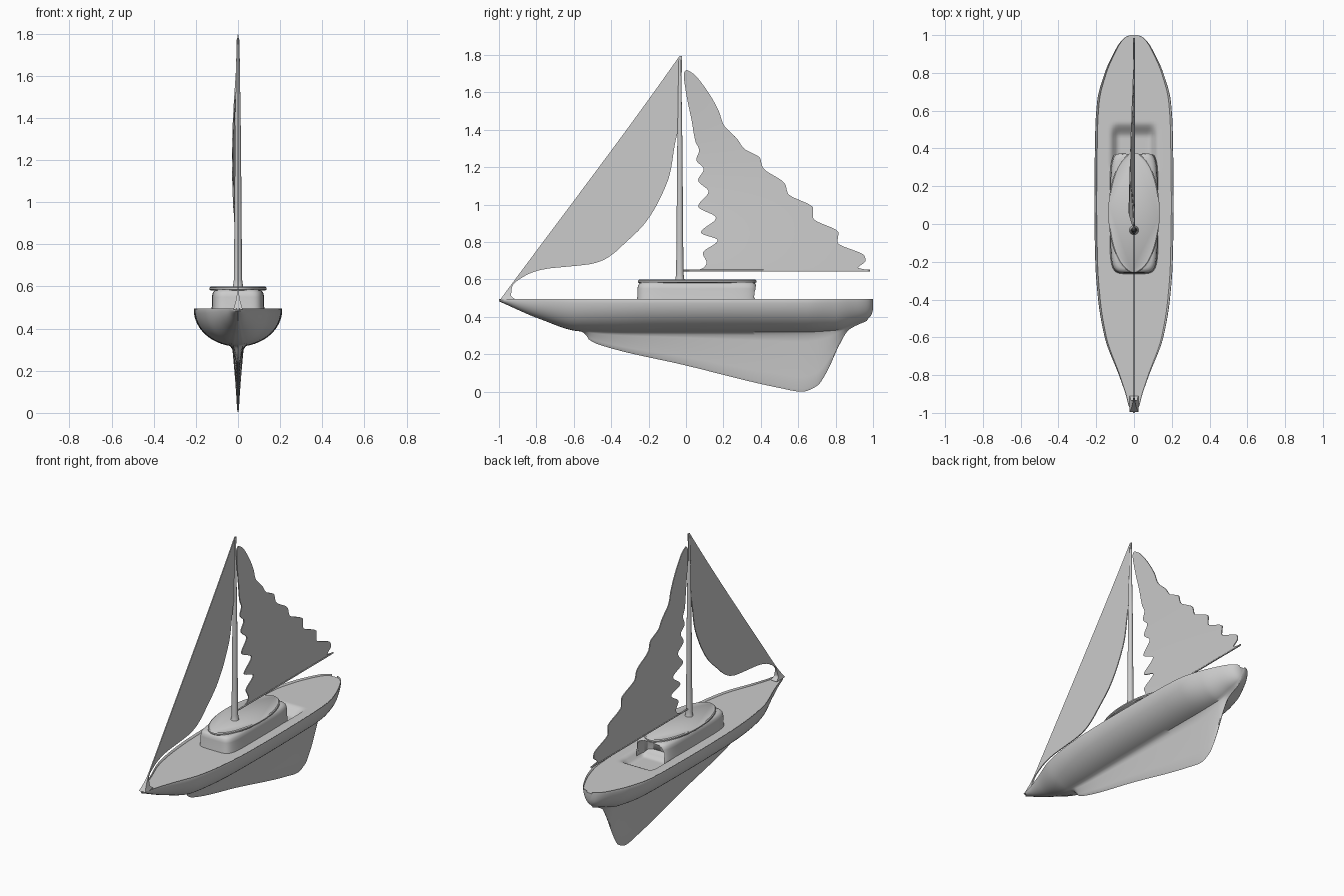
import bpy
import bmesh
from math import sin, cos, pi, copysign

if "Cube" in bpy.data.objects:
    bpy.data.objects.remove(bpy.data.objects["Cube"], do_unlink=True)

# One plain grey for the whole boat
grey = bpy.data.materials.new("plain_grey")
grey.use_nodes = True
grey.diffuse_color = (0.6, 0.6, 0.6, 1)
grey.node_tree.nodes["Principled BSDF"].inputs["Base Color"].default_value = (0.6, 0.6, 0.6, 1)


def curve(points):
    """Monotone smooth curve through (position, value) pairs given in hundredths."""
    xs = [p[0] / 100 for p in points]
    vs = [p[1] / 100 for p in points]
    count = len(xs)
    slope = [(vs[i + 1] - vs[i]) / (xs[i + 1] - xs[i]) for i in range(count - 1)]
    tangent = [slope[0]]
    for a, b in zip(slope, slope[1:]):
        tangent.append(2 * a * b / (a + b) if a * b > 0 else 0)
    tangent.append(slope[-1])

    def value(x):
        x = min(max(x, xs[0]), xs[-1])
        i = 0
        while i < count - 2 and x > xs[i + 1]:
            i += 1
        h = xs[i + 1] - xs[i]
        t = (x - xs[i]) / h
        s = t * t * (3 - 2 * t)
        return (vs[i] * (1 - s) + vs[i + 1] * s
                + h * tangent[i] * t * (1 - t) ** 2
                - h * tangent[i + 1] * t * t * (1 - t))
    return value


def step(t):
    t = min(max(t, 0), 1)
    return t * t * (3 - 2 * t)


def loft(name, rings, angle=40):
    """Skin closed rings of equal length and cap both ends."""
    bm = bmesh.new()
    loops = [[bm.verts.new(p) for p in ring] for ring in rings]
    size = len(loops[0])
    for a, b in zip(loops, loops[1:]):
        for i in range(size):
            j = (i + 1) % size
            bm.faces.new((a[i], a[j], b[j], b[i]))
    bm.faces.new(loops[0])
    bm.faces.new(loops[-1])
    bmesh.ops.remove_doubles(bm, verts=bm.verts, dist=0.0001)
    bmesh.ops.recalc_face_normals(bm, faces=bm.faces)
    mesh = bpy.data.meshes.new(name)
    bm.to_mesh(mesh)
    bm.free()
    mesh.materials.append(grey)
    obj = bpy.data.objects.new(name, mesh)
    bpy.context.collection.objects.link(obj)
    bpy.ops.object.select_all(action='DESELECT')
    obj.select_set(True)
    bpy.context.view_layer.objects.active = obj
    bpy.ops.object.shade_smooth_by_angle(angle=angle * pi / 180)
    return obj


def oval(z, half_x, half_y, centre_y=0.06, power=2, sides=64):
    """Level ring: an ellipse, or a rounded rectangle at higher powers."""
    ring = []
    for i in range(sides):
        c, s = cos(2 * pi * i / sides), sin(2 * pi * i / sides)
        ring.append((half_x * copysign(abs(c) ** (2 / power), c),
                     centre_y + half_y * copysign(abs(s) ** (2 / power), s), z))
    return ring


# Hull, deck, cockpit well and keel in one skin
beam = curve([(-100, 0.4), (-97, 2.5), (-90, 4.5), (-80, 8), (-60, 15.5), (-40, 19), (-20, 20.5),
              (10, 21), (50, 20.5), (65, 19.5), (80, 15.5), (90, 11), (96, 7.5), (99, 4.5), (100, 2)])
bilge = curve([(-100, 48.5), (-78, 39), (-57, 32.5), (-30, 31.5), (60, 31.5), (80, 32.5),
               (90, 36), (97, 39), (99, 41), (100, 44)])
keel_foot = curve([(-57, 32.5), (-54, 31), (-52, 28), (-46, 25), (0, 14), (50, 2), (62, 0),
                   (70, 3), (75, 10), (82, 25), (87, 33), (97, 38)])


def deck_height(x, y):
    well = step((0.54 - y) / 0.08) * step((y - 0.27) / 0.05) * step((0.13 - x) / 0.05)
    return 0.484 - 0.045 * well


def hull_ring(y):
    w, low = beam(y), bilge(y)
    foot = min(low - 0.002, keel_foot(y)) if -0.57 < y < 0.97 else low - 0.002
    inner = w * 0.94
    half = [(inner * i / 14, deck_height(inner * i / 14, y)) for i in range(15)]
    half += [(w * 0.965, 0.493), (w * 0.99, 0.495)]
    for i in range(15):
        a = i / 14 * 1.38
        half.append((w * cos(a), 0.49 - (0.49 - low) * sin(a)))
    depth = low - foot
    root = min(0.024, w * 0.15)
    for f in (0.05, 0.15, 0.3, 0.5, 0.75, 0.95):
        half.append((root * (1 - f) ** 1.3 + 0.004 * min(1, depth / 0.1), low - depth * f))
    half.append((0, foot))
    return [(x, y, z) for x, z in half] + [(-x, y, z) for x, z in half[-2:0:-1]]


loft("hull_and_keel", [hull_ring(-cos(pi * i / 160) * 0.35 + (i / 80 - 1) * 0.65)
                       for i in range(161)])

# Cabin with an open hollow facing the cockpit
cabin = loft("cabin", [oval(z, 0.124 - inset, 0.32 - inset, power=6) for z, inset in
                       ((0.46, -0.004), (0.49, -0.004), (0.505, 0), (0.55, 0),
                        (0.57, 0.004), (0.58, 0.012), (0.586, 0.024))])
cutter = loft("companionway_cutter", [oval(z, r, r, 0.37, 4) for z, r in
                                      ((0.44, 0.1), (0.53, 0.098), (0.56, 0.085),
                                       (0.572, 0.065), (0.576, 0.03))])
cutter.hide_render = True
cutter.hide_viewport = True
cut = cabin.modifiers.new("companionway", 'BOOLEAN')
cut.operation = 'DIFFERENCE'
cut.solver = 'EXACT'
cut.object = cutter

loft("cabin_roof", [oval(z, 0.136 - inset, 0.317 - inset) for z, inset in
                    ((0.581, 0.006), (0.586, 0), (0.594, 0), (0.599, 0.006))])

# Mast and boom
loft("mast", [oval(z, r, r, -0.033, sides=20) for z, r in
              ((0.585, 0.03), (0.6, 0.024), (0.63, 0.02), (0.8, 0.018),
               (1.3, 0.014), (1.77, 0.007), (1.785, 0.002))])
loft("boom", [[(0.005 * cos(a * pi / 5), y, 0.648 + 0.005 * sin(a * pi / 5)) for a in range(10)]
              for y in (-0.03, 0.5, 0.985)])


def sail(name, bottom, top, front, back, thick, belly, rows=170, columns=14):
    """Thin sheet between a front and a back edge, bulging sideways by belly(y, z)."""
    rings = []
    for r in range(rows + 1):
        z = bottom + (top - bottom) * r / rows
        a, b = front(z), max(back(z), front(z) + 0.004)
        ys = [a + (b - a) * c / columns for c in range(columns + 1)]
        t = thick(z)
        rings.append([(belly(y, z) + t, y, z) for y in ys]
                     + [(belly(y, z) - t, y, z) for y in reversed(ys)])
    return loft(name, rings)


# Headsail: straight stay in front, hollow trailing edge
stay = curve([(49, -99.5), (178, -4.5), (179.5, -3.5)])
hollow = curve([(49, -91), (50, -92), (51, -93.5), (56, -93), (62, -86), (65.5, -76), (67, -62),
                (68, -52), (71, -43), (80, -32), (90, -22), (103, -14), (117, -8.5),
                (132, -6), (150, -2.5), (179.5, -2.2)])
sail("headsail", 0.49, 1.795, stay, hollow,
     lambda z: 0.003 + 0.02 * max(0, (0.6 - z) / 0.11) ** 2,
     lambda y, z: 0)

# Mainsail: scalloped along both edges
luff = curve([(64, 0), (66, 9), (69, 11), (74, 9), (81, 17), (85, 8), (93, 16), (99, 6.5),
              (107, 12), (113, 6.5), (119, 9.5), (124, 5.5), (129, 7), (134, 5), (145, 3),
              (160, 0), (170, -1.2), (172, 0)])
leech = curve([(64, 97), (65, 98.5), (66, 92), (70, 96), (72.5, 95.5), (80, 81), (85, 81.5),
               (93, 68), (98, 68), (106, 54.5), (111, 53), (120, 41), (125, 39.5), (130, 31),
               (135, 27.5), (143, 20), (150, 17.5), (168, 6), (171, 2.5), (172, 0.5)])
sail("mainsail", 0.643, 1.72, luff, leech,
     lambda z: 0.003,
     lambda y, z: -0.028 * sin(pi * step((z - 0.64) / 1.1)) ** 0.6 * max(0, 1 - y))
